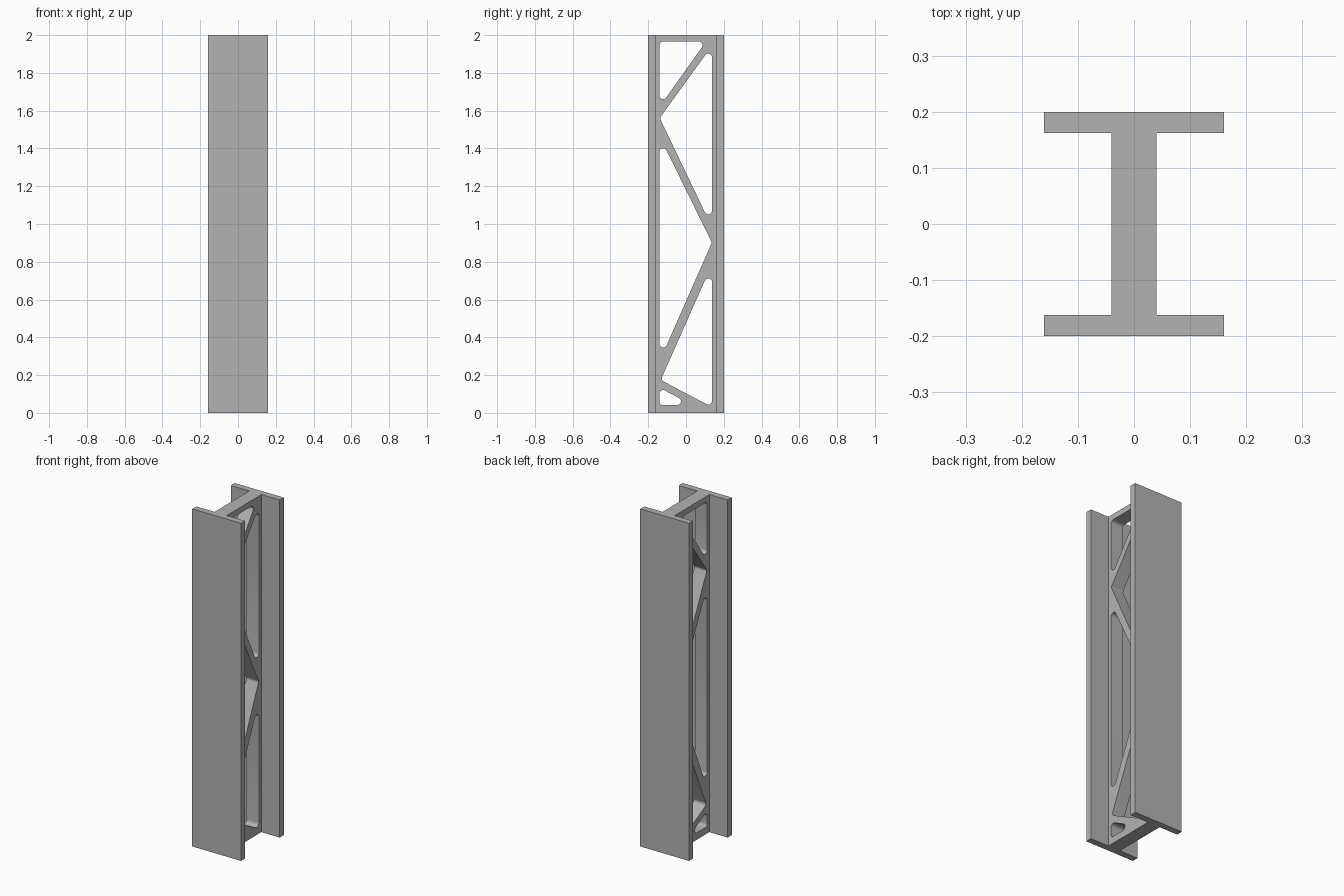
import bpy, bmesh, math
from mathutils import Vector

cube = bpy.data.objects.get("Cube")
if cube:
    bpy.data.objects.remove(cube)

HEIGHT = 2.0
FLANGE_X, WEB_X = 0.16, 0.04
OUTER_Y, INNER_Y = 0.2, 0.162
FILLET = 0.02

grey = bpy.data.materials.new("steel grey")
grey.use_nodes = True
grey.diffuse_color = (0.45, 0.45, 0.45, 1)
grey.node_tree.nodes["Principled BSDF"].inputs["Base Color"].default_value = grey.diffuse_color


def extrude_profile(name, points, offset):
    """Prism made by sweeping a closed outline along an offset."""
    bm = bmesh.new()
    face = bm.faces.new([bm.verts.new(p) for p in points])
    swept = bmesh.ops.extrude_face_region(bm, geom=[face], use_keep_orig=True)
    bmesh.ops.translate(bm, vec=offset,
                        verts=[g for g in swept["geom"] if isinstance(g, bmesh.types.BMVert)])
    bmesh.ops.recalc_face_normals(bm, faces=bm.faces)
    mesh = bpy.data.meshes.new(name)
    bm.to_mesh(mesh)
    bm.free()
    mesh.materials.append(grey)
    obj = bpy.data.objects.new(name, mesh)
    bpy.context.collection.objects.link(obj)
    return obj


def rounded_outline(centres, radius, steps=8):
    """Convex outline around counter-clockwise corner centres (y, z)."""
    pts = [Vector(c) for c in centres]
    outline = []
    for i, c in enumerate(pts):
        a, b = c - pts[i - 1], pts[(i + 1) % len(pts)] - c
        start = math.atan2(-a.x, a.y)
        turn = (math.atan2(-b.x, b.y) - start) % math.tau
        for s in range(steps + 1):
            t = start + turn * s / steps
            outline.append((c.x + radius * math.cos(t), c.y + radius * math.sin(t)))
    return outline


# I-shaped beam
quarter = [(WEB_X, INNER_Y), (FLANGE_X, INNER_Y), (FLANGE_X, OUTER_Y)]
half = quarter + [(-x, y) for x, y in reversed(quarter)]
section = half + [(-x, -y) for x, y in half]
beam = extrude_profile("truss_beam", [(x, y, 0) for x, y in section], (0, 0, HEIGHT))

# Triangular web openings, given by their corner fillet centres (y, z)
L, R = -0.121, 0.118
openings = [
    [(L, 1.681), (0.067, 1.946), (L, 1.946)],
    [(R, 1.071), (R, 1.882), (-0.116, 1.559)],
    [(L, 0.366), (0.115, 0.901), (L, 1.381)],
    [(R, 0.064), (R, 0.692), (-0.108, 0.183)],
    [(L, 0.061), (-0.047, 0.061), (L, 0.101)],
]
cutters = []
for i, centres in enumerate(openings):
    outline = rounded_outline(centres, FILLET)
    cutter = extrude_profile(f"opening_cutter_{i + 1}",
                             [(-0.1, y, z) for y, z in outline], (0.2, 0, 0))
    cutter.hide_render = True
    cutters.append(cutter)
    cut = beam.modifiers.new(f"opening_{i + 1}", "BOOLEAN")
    cut.operation, cut.solver, cut.object = "DIFFERENCE", "EXACT", cutter

# Apply the cuts and discard the cutters
bpy.ops.object.select_all(action="DESELECT")
beam.select_set(True)
bpy.context.view_layer.objects.active = beam
for name in [m.name for m in beam.modifiers]:
    bpy.ops.object.modifier_apply(modifier=name)
for cutter in cutters:
    bpy.data.objects.remove(cutter)

# Smooth fillets, crisp edges
bpy.ops.object.shade_smooth_by_angle(angle=math.radians(30))
